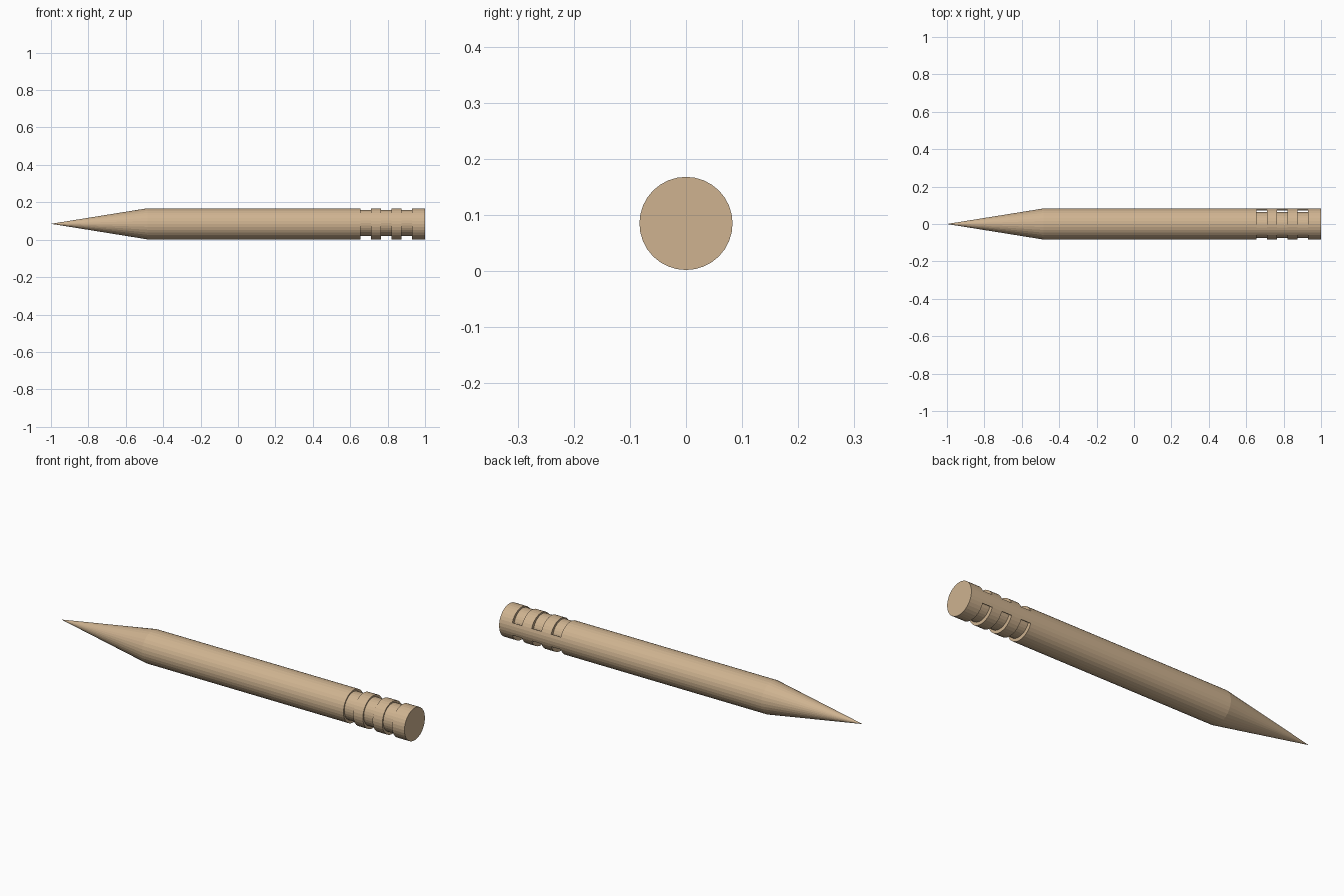
import bpy, bmesh, math

if "Cube" in bpy.data.objects:
    bpy.data.objects.remove(bpy.data.objects["Cube"])

SIDES = 32
R = 0.083
CZ = 0.085

wood = bpy.data.materials.new("wood")
wood.diffuse_color = (0.62, 0.45, 0.28, 1)
wood.use_nodes = True
wood.node_tree.nodes["Principled BSDF"].inputs["Base Color"].default_value = wood.diffuse_color


def finish(bm, name):
    bmesh.ops.recalc_face_normals(bm, faces=bm.faces)
    mesh = bpy.data.meshes.new(name)
    bm.to_mesh(mesh)
    bm.free()
    mesh.materials.append(wood)
    obj = bpy.data.objects.new(name, mesh)
    bpy.context.collection.objects.link(obj)
    return obj


def ring(bm, x, r, y0=0.0, z0=CZ):
    angles = [2 * math.pi * i / SIDES for i in range(SIDES)]
    return [bm.verts.new((x, y0 + r * math.cos(a), z0 + r * math.sin(a))) for a in angles]


def bridge_rings(bm, a, b):
    for i in range(SIDES):
        j = (i + 1) % SIDES
        bm.faces.new((a[i], a[j], b[j], b[i]))


def rod(name, x0, x1, r, y0=0.0, z0=CZ, tip=None):
    """Faceted rod along x, with an optional point at the left end."""
    bm = bmesh.new()
    a, b = ring(bm, x0, r, y0, z0), ring(bm, x1, r, y0, z0)
    bridge_rings(bm, a, b)
    bm.faces.new(b)
    if tip is None:
        bm.faces.new(a)
    else:
        point = bm.verts.new((tip, y0, z0))
        for i in range(SIDES):
            bm.faces.new((a[i], a[(i + 1) % SIDES], point))
    return finish(bm, name)


def strip(name, x0, x1, r_in, r_out, half_angle, steps=4):
    """Thin curved sliver left spanning a groove on the back side."""
    bm = bmesh.new()
    rows = []
    for i in range(steps + 1):
        a = half_angle * (2 * i / steps - 1)
        rows.append([bm.verts.new((x, r * math.cos(a), CZ + r * math.sin(a)))
                     for x, r in ((x0, r_in), (x1, r_in), (x1, r_out), (x0, r_out))])
    for p, q in zip(rows, rows[1:]):
        for k in range(4):
            n = (k + 1) % 4
            bm.faces.new((p[k], p[n], q[n], q[k]))
    bm.faces.new(rows[0])
    bm.faces.new(rows[-1])
    return finish(bm, name)


# Pointed shaft up to the first groove
grooves = [(0.655, 0.71), (0.765, 0.82), (0.875, 0.93)]
rod("pointed_shaft", -0.485, grooves[0][0], R, tip=-1.0)

# Slightly off-centre groove cores, back slivers and full-width collars
ends = [g[0] for g in grooves[1:]] + [1.0]
for i, ((g0, g1), end) in enumerate(zip(grooves, ends), 1):
    rod(f"groove_core_{i}", g0, g1, 0.070, -0.006, CZ + 0.005)
    strip(f"groove_strip_{i}", g0, g1, 0.078, R, math.radians(22.5))
    rod(f"collar_{i}", g1, end, R)
